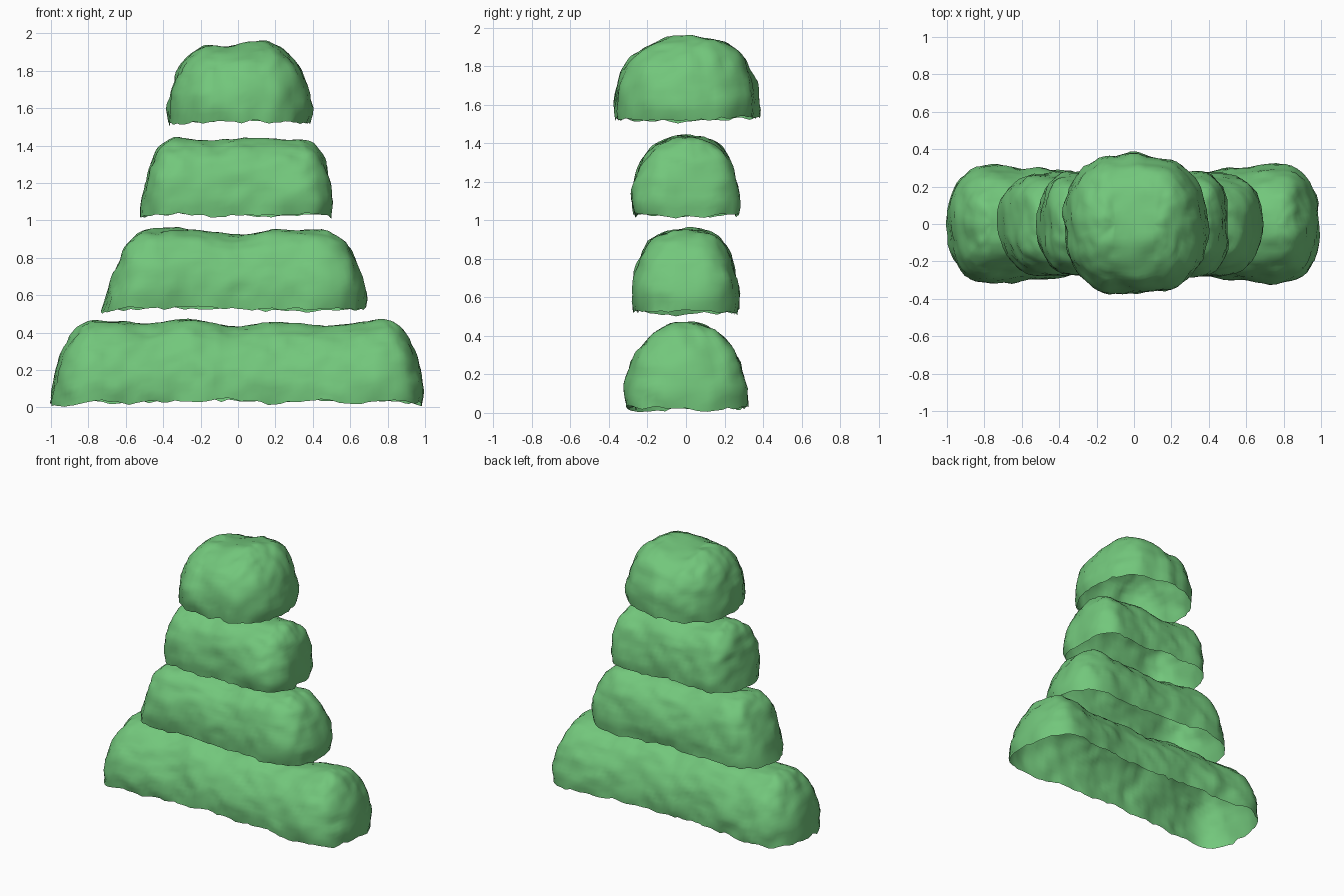
import bpy, bmesh, math
from mathutils import Vector, noise

if "Cube" in bpy.data.objects:
    bpy.data.objects.remove(bpy.data.objects["Cube"])

leaf = bpy.data.materials.new("leaf_green")
leaf.diffuse_color = (0.17, 0.57, 0.20, 1)
leaf.use_nodes = True
leaf.node_tree.nodes["Principled BSDF"].inputs["Base Color"].default_value = leaf.diffuse_color


def lerp_list(vals, t):
    """Smoothly interpolate evenly spaced values, t in 0..1."""
    f = min(max(t, 0), 1) * (len(vals) - 1)
    i = min(int(f), len(vals) - 2)
    s = f - i
    s = s * s * (3 - 2 * s)
    return vals[i] * (1 - s) + vals[i + 1] * s


def spow(c, p):
    return math.copysign(abs(c) ** p, c)


def hedge(name, z0, x_ends, spine, ridge, widths, n, lean, seed, plan_n=2.4, arc=22, levels=24):
    """Open-bottomed rounded mound: an outline that shrinks up to a ridge line."""
    s0, s1 = spine
    straight = max(3, int((s1 - s0) / 0.035))
    # outline stations: spine x, direction cos, direction sin
    st = []
    for i in range(straight):
        st.append((s0 + (s1 - s0) * i / straight, 0, -1))
    for i in range(arc):
        a = -math.pi / 2 + math.pi * i / arc
        st.append((s1, math.cos(a), math.sin(a)))
    for i in range(straight):
        st.append((s1 + (s0 - s1) * i / straight, 0, 1))
    for i in range(arc):
        a = math.pi / 2 + math.pi * i / arc
        st.append((s0, math.cos(a), math.sin(a)))

    bm = bmesh.new()
    off = Vector((seed * 7.3, seed * 3.1, seed * 5.7))
    rings = []
    for j in range(levels + 1):
        a = math.pi / 2 * j / levels
        f = max(math.cos(a), 0) ** (2 / n) if j < levels else 0
        g = math.sin(a) ** (2 / n)
        tuck = 0.07 * max(0, 1 - g / 0.25) ** 2
        ring = []
        for sx, c, s in st:
            t = (sx - s0) / (s1 - s0)
            rx = (x_ends[1] - s1) if c > 0 else (s0 - x_ends[0])
            k = 1 - (lean[1] if c > 0 else lean[0]) * g * c * c
            k -= tuck * (1 if c > 0 else 0)
            x = sx + spow(c, 2 / plan_n) * rx * f * k
            y = spow(s, 2 / plan_n) * lerp_list(widths, t) * f * (1 - 0.5 * tuck)
            # ragged lower rim
            rim = 0.030 + 0.025 * noise.noise(Vector((x * 4, y * 4, 0)) + off)
            rim += 0.018 * noise.noise(Vector((x * 17, y * 17, 4)) + off) - 0.015 * abs(c) ** 3
            rim = max(rim, 0.001)
            z = rim + (lerp_list(ridge, t) - rim) * g
            ring.append(bm.verts.new((x, y, z0 + z)))
        rings.append(ring)
    m = len(st)
    for lo, hi in zip(rings, rings[1:]):
        for i in range(m):
            bm.faces.new((lo[i], lo[(i + 1) % m], hi[(i + 1) % m], hi[i]))
    bmesh.ops.remove_doubles(bm, verts=bm.verts, dist=0.0008)
    bm.normal_update()

    # leafy lumps pushed along the normals
    moves = []
    for v in bm.verts:
        p = v.co + off
        d = 0.016 * noise.noise(p * 5) + 0.012 * noise.noise(p * 11) + 0.007 * noise.noise(p * 22)
        nrm = v.normal.copy()
        if v.is_boundary:
            nrm.z = 0
        moves.append((v, nrm * d))
    for v, d in moves:
        v.co += d
        v.co.z = max(v.co.z, z0)
    for fc in bm.faces:
        fc.smooth = True
    me = bpy.data.meshes.new(name)
    bm.to_mesh(me)
    bm.free()
    me.materials.append(leaf)
    ob = bpy.data.objects.new(name, me)
    bpy.context.collection.objects.link(ob)
    return ob


# long bottom hedge
hedge("long_hedge", 0.0, (-1.0, 1.0), (-0.76, 0.76),
      [0.468, 0.452, 0.47, 0.427, 0.445, 0.437, 0.47],
      [0.32, 0.30, 0.275, 0.28, 0.275, 0.30, 0.325], 2.1, (0.15, 0.12), 1)
# medium hedge
hedge("medium_hedge", 0.5, (-0.73, 0.705), (-0.43, 0.40),
      [0.455, 0.448, 0.415, 0.44, 0.45],
      [0.28, 0.265, 0.255, 0.265, 0.28], 2.5, (0.35, 0.22), 2)
# short hedge
hedge("short_hedge", 1.0, (-0.515, 0.515), (-0.32, 0.32),
      [0.44, 0.425, 0.445, 0.425],
      [0.28, 0.27, 0.27, 0.28], 2.5, (0.15, 0.1), 3)
# round bush on top
hedge("round_bush", 1.5, (-0.375, 0.41), (-0.10, 0.10),
      [0.43, 0.455], [0.375, 0.385, 0.365], 2.5, (0.0, 0.2), 4, plan_n=2.1, arc=30)
